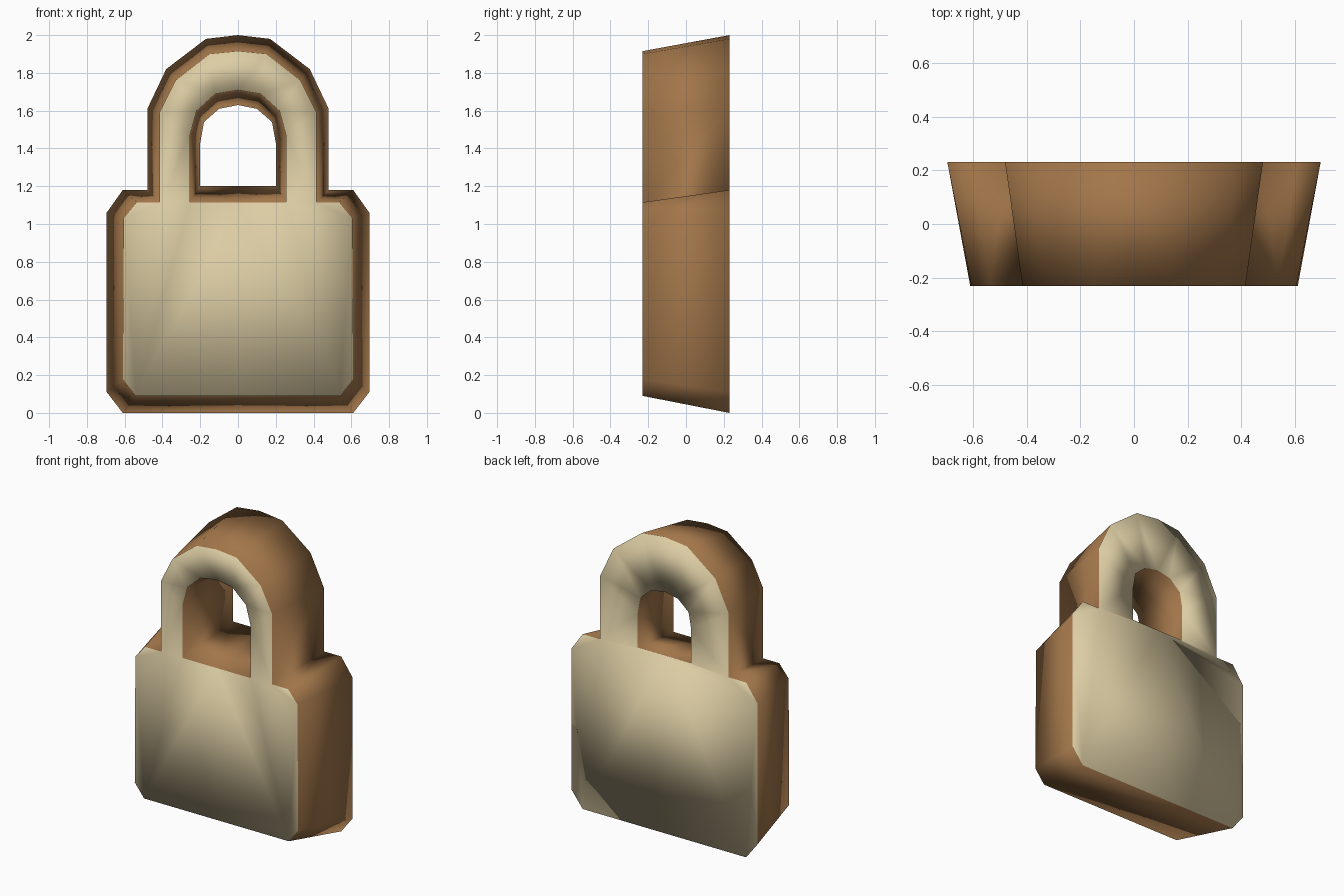
import bpy, bmesh

if "Cube" in bpy.data.objects:
    bpy.data.objects.remove(bpy.data.objects["Cube"])

DEPTH = 0.23  # half thickness

# Right-half profiles (x, z) of the narrow front and the wider back
FRONT = dict(
    body=[(0, .09), (.54, .09), (.61, .18), (.605, 1.03), (.535, 1.115)],
    outer=[(.415, 1.115), (.415, 1.59), (.33, 1.76), (.15, 1.90), (0, 1.915)],
    inner=[(.255, 1.115), (.255, 1.47), (.22, 1.60), (.12, 1.69), (0, 1.71)],
    sill=(0, 1.115))
BACK = dict(
    body=[(0, 0), (.61, 0), (.695, .11), (.695, 1.06), (.61, 1.18)],
    outer=[(.48, 1.18), (.48, 1.61), (.38, 1.82), (.17, 1.98), (0, 2.0)],
    inner=[(.20, 1.20), (.20, 1.43), (.18, 1.54), (.10, 1.61), (0, 1.63)],
    sill=(0, 1.20))


def material(name, rgb):
    m = bpy.data.materials.new(name)
    m.diffuse_color = (*rgb, 1)
    m.use_nodes = True
    m.node_tree.nodes["Principled BSDF"].inputs["Base Color"].default_value = m.diffuse_color
    return m


bm = bmesh.new()


def panel(p, y, s):
    """Cream face on one side: body plate plus shackle strip; returns edge loops."""
    mk = lambda pt: bm.verts.new((s * pt[0], y, pt[1]))
    body, outer, inner = ([mk(q) for q in p[k]] for k in ("body", "outer", "inner"))
    sill = mk(p["sill"])
    bm.faces.new(body + [outer[0], inner[0], sill])
    for i in range(4):
        bm.faces.new((outer[i], outer[i + 1], inner[i + 1], inner[i]))
    return body + outer, [sill] + inner


for side in (1, -1):
    front = panel(FRONT, -DEPTH, side)
    back = panel(BACK, DEPTH, side)
    # Brown walls around the outline and inside the shackle hole
    for a, b in zip(front, back):
        for i in range(len(a) - 1):
            bm.faces.new((a[i], a[i + 1], b[i + 1], b[i])).material_index = 1

bmesh.ops.remove_doubles(bm, verts=bm.verts, dist=1e-4)
bmesh.ops.recalc_face_normals(bm, faces=bm.faces)
for f in bm.faces:
    f.smooth = True

me = bpy.data.meshes.new("padlock")
bm.to_mesh(me)
bm.free()
me.materials.append(material("cream", (.72, .61, .37)))
me.materials.append(material("brown", (.36, .18, .068)))
bpy.context.collection.objects.link(bpy.data.objects.new("padlock", me))
